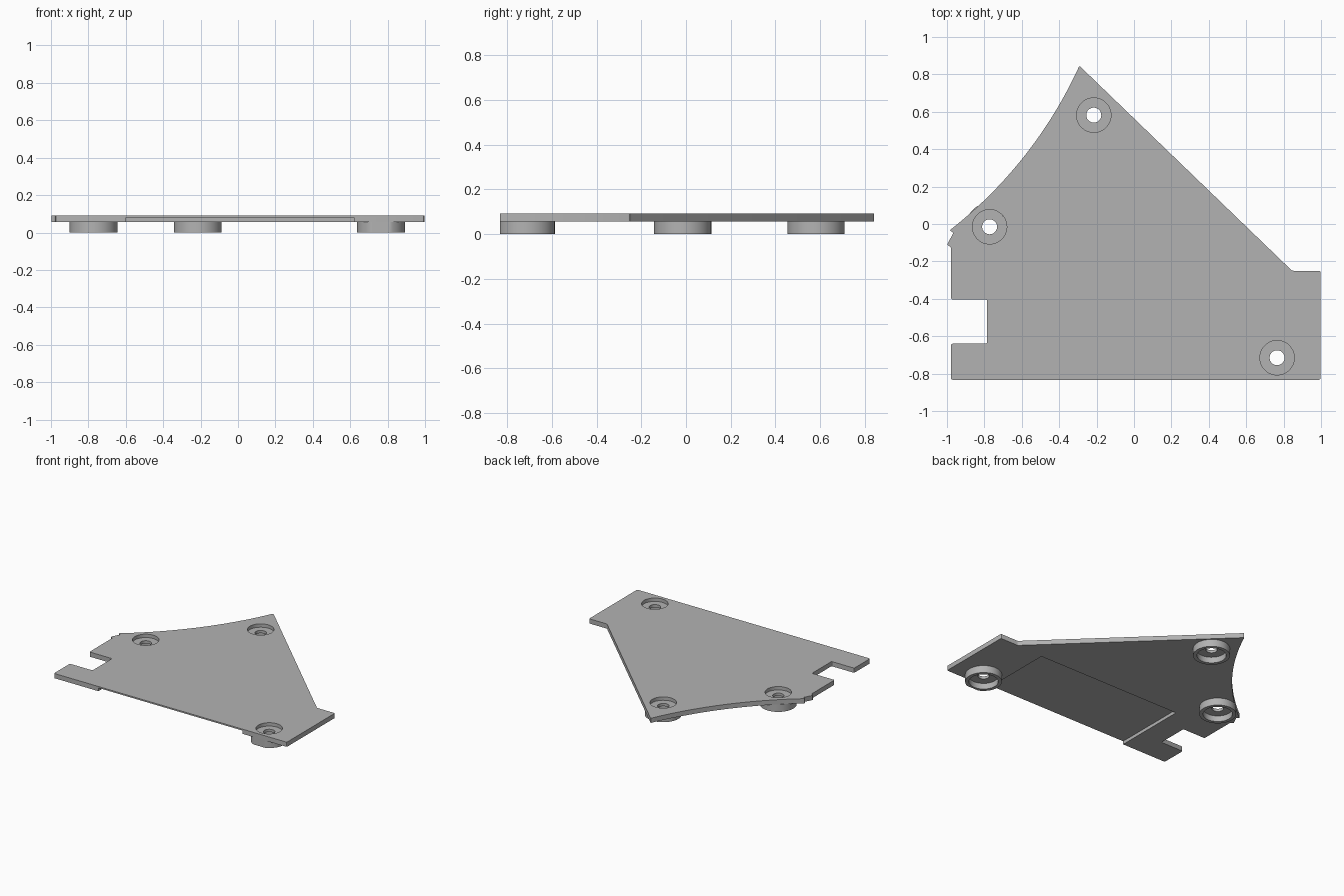
import bpy, bmesh, math
from mathutils import Vector

if "Cube" in bpy.data.objects:
    bpy.data.objects.remove(bpy.data.objects["Cube"], do_unlink=True)

TOP, UNDER, RECESS, FRONT = 0.092, 0.056, 0.081, -0.833
POSTS = {"left_front_post": (0.765, -0.715),
         "right_post": (-0.772, -0.015),
         "back_post": (-0.215, 0.582)}

grey = bpy.data.materials.new("mid grey")
grey.use_nodes = True
grey.diffuse_color = (0.45, 0.45, 0.45, 1)
grey.node_tree.nodes["Principled BSDF"].inputs["Base Color"].default_value = grey.diffuse_color


def add_object(name, bm):
    bmesh.ops.recalc_face_normals(bm, faces=bm.faces[:])
    mesh = bpy.data.meshes.new(name)
    bm.to_mesh(mesh)
    bm.free()
    mesh.materials.append(grey)
    obj = bpy.data.objects.new(name, mesh)
    bpy.context.collection.objects.link(obj)
    return obj


def activate(obj):
    bpy.ops.object.select_all(action='DESELECT')
    obj.select_set(True)
    bpy.context.view_layer.objects.active = obj


def prism(name, points, low, high, rounding=0):
    """Extrude a flat outline, rounding its corners a little."""
    bm = bmesh.new()
    bm.faces.new([bm.verts.new((x, y, low)) for x, y in points])
    if rounding:
        corners = [v for v in bm.verts
                   if math.pi - v.calc_edge_angle(0) < 0 or
                   (v.link_edges[0].other_vert(v).co - v.co).angle(
                       v.link_edges[1].other_vert(v).co - v.co) < 2.6]
        bmesh.ops.bevel(bm, geom=corners, offset=rounding, segments=3,
                        profile=0.5, affect='VERTICES')
    made = bmesh.ops.extrude_face_region(bm, geom=bm.faces[:])
    bmesh.ops.translate(bm, vec=(0, 0, high - low),
                        verts=[g for g in made["geom"] if isinstance(g, bmesh.types.BMVert)])
    return add_object(name, bm)


def arc(start, end, bulge, steps):
    """Points on a circular arc between two points, bulging to the right."""
    a, b = Vector(start), Vector(end)
    half = (b - a).length / 2
    along = (b - a).normalized()
    out = Vector((along.y, -along.x))
    radius = (half * half + bulge * bulge) / (2 * bulge)
    centre = (a + b) / 2 + out * (bulge - radius)
    sweep = math.asin(half / radius)
    angles = [sweep * (2 * i / steps - 1) for i in range(steps + 1)]
    return [tuple(centre + radius * (along * math.sin(t) + out * math.cos(t))) for t in angles]


def cut(target, cutter):
    mod = target.modifiers.new("cut", 'BOOLEAN')
    mod.operation, mod.solver, mod.object = 'DIFFERENCE', 'EXACT', cutter
    activate(target)
    bpy.ops.object.modifier_apply(modifier=mod.name)
    bpy.data.objects.remove(cutter, do_unlink=True)


# Plate with curved right edge, a side notch and a small catch
curve = arc((-0.987, -0.035), (-0.292, 0.846), 0.068, 32)
outline = [(-0.965, -0.045), (-1.0, -0.113), (-0.978, -0.122), (-0.978, -0.403),
           (-0.786, -0.403), (-0.786, -0.64), (-0.978, -0.64), (-0.978, FRONT),
           (0.997, FRONT), (0.997, -0.25), (0.845, -0.25)]
plate = prism("plate", outline + curve[::-1], UNDER, TOP, 0.008)

# Shallow recess under the front edge
cut(plate, prism("recess_cutter", [(-0.6, -1), (0.62, -1), (0.62, -0.262), (-0.6, -0.262)],
                 0, RECESS))

# Screw wells through the plate
for x, y in POSTS.values():
    ring = [(x + 0.092 * math.cos(math.tau * i / 48), y + 0.092 * math.sin(math.tau * i / 48))
            for i in range(48)]
    cut(plate, prism("well_cutter", ring, 0, 0.2))

# Hollow round posts with a drilled floor
SECTION = [(0.128, 0), (0.128, UNDER), (0.092, UNDER), (0.092, 0.066),
           (0.04, 0.066), (0.04, 0.045), (0.102, 0.045), (0.102, 0)]
parts = [plate]
for name, (x, y) in POSTS.items():
    bm = bmesh.new()
    verts = [bm.verts.new((x + r, y, z)) for r, z in SECTION]
    edges = [bm.edges.new((verts[i - 1], verts[i])) for i in range(len(verts))]
    bmesh.ops.spin(bm, geom=verts + edges, cent=(x, y, 0), axis=(0, 0, 1),
                   angle=math.tau, steps=48)
    bmesh.ops.remove_doubles(bm, verts=bm.verts[:], dist=0.0001)
    # Trim flush with the front edge of the plate
    trim = bmesh.ops.bisect_plane(bm, geom=bm.verts[:] + bm.edges[:] + bm.faces[:],
                                  plane_co=(0, FRONT, 0), plane_no=(0, -1, 0), clear_outer=True)
    rim = [g for g in trim["geom_cut"] if isinstance(g, bmesh.types.BMEdge)]
    if rim:
        bmesh.ops.holes_fill(bm, edges=[e for e in bm.edges if e.is_boundary], sides=0)
    parts.append(add_object(name, bm))

for obj in parts:
    activate(obj)
    bpy.ops.object.shade_smooth_by_angle(angle=math.radians(30))
